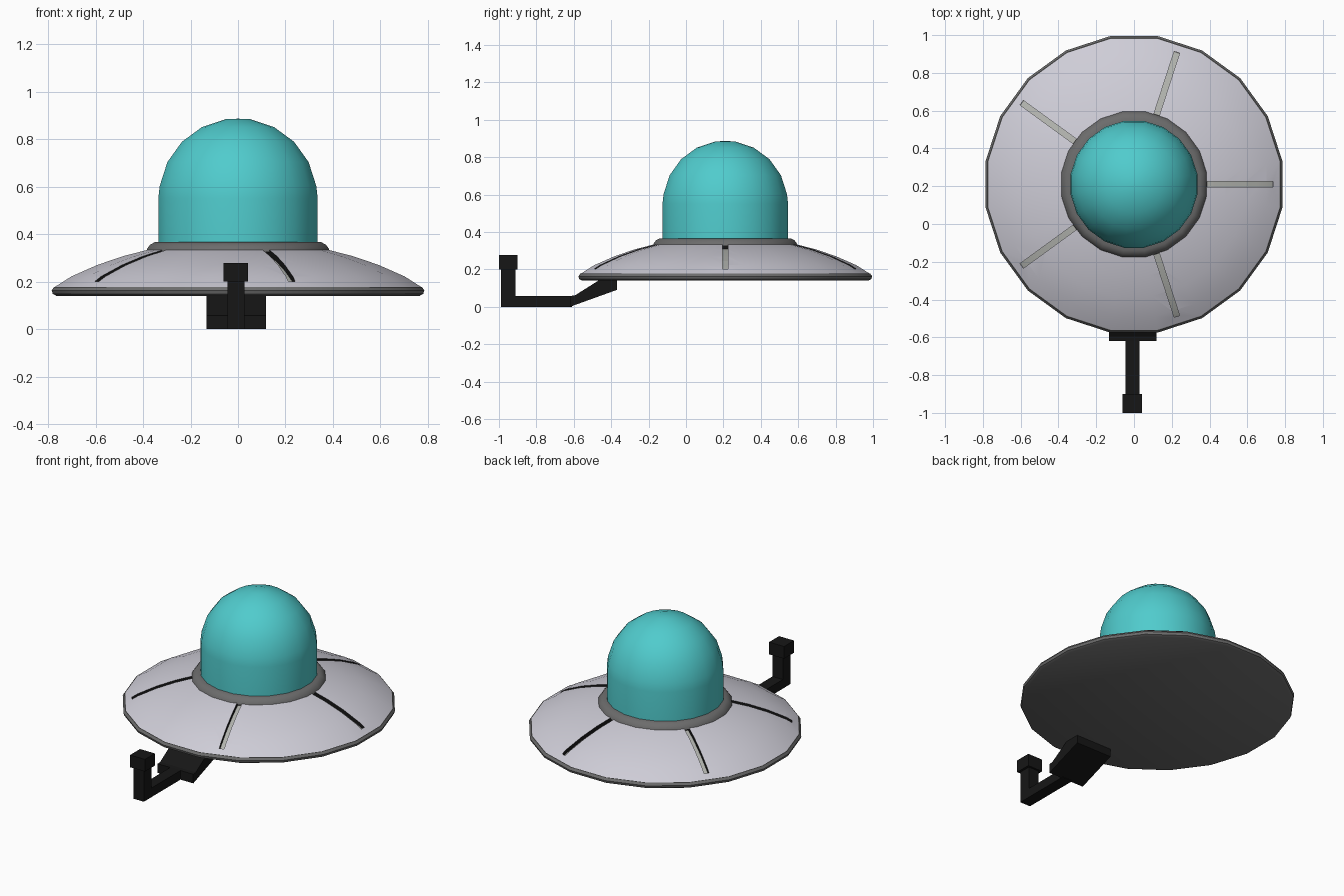
import bpy, bmesh
from math import sin, cos, radians, pi
from mathutils import Matrix

if "Cube" in bpy.data.objects:
    bpy.data.objects.remove(bpy.data.objects["Cube"])

CY = 0.21      # saucer centre on y
SIDES = 20


def material(name, rgb):
    m = bpy.data.materials.new(name)
    m.diffuse_color = (*rgb, 1)
    m.use_nodes = True
    m.node_tree.nodes["Principled BSDF"].inputs["Base Color"].default_value = m.diffuse_color
    return m


HULL = material("pale_hull", (0.62, 0.61, 0.68))
TRIM = material("dark_trim", (0.15, 0.15, 0.15))
GLASS = material("teal_glass", (0.08, 0.60, 0.61))
BLACK = material("black", (0.008, 0.008, 0.008))
FLOOR = material("groove_floor", (0.45, 0.46, 0.43))


def finish(name, bm, mats):
    bmesh.ops.recalc_face_normals(bm, faces=bm.faces)
    me = bpy.data.meshes.new(name)
    bm.to_mesh(me)
    bm.free()
    for m in mats:
        me.materials.append(m)
    ob = bpy.data.objects.new(name, me)
    bpy.context.collection.objects.link(ob)
    return ob


def smooth(ob, angle=35):
    bpy.ops.object.select_all(action='DESELECT')
    ob.select_set(True)
    bpy.context.view_layer.objects.active = ob
    bpy.ops.object.shade_smooth_by_angle(angle=radians(angle))


def lathe(name, profile, mat):
    """Closed 20-sided solid of revolution with flat end caps."""
    bm = bmesh.new()
    loops = []
    for r, z in profile:
        loops.append([bm.verts.new((r * cos(a), CY + r * sin(a), z))
                      for a in (radians(9) + 2 * pi * i / SIDES for i in range(SIDES))])
    for a, b in zip(loops, loops[1:]):
        for i in range(SIDES):
            j = (i + 1) % SIDES
            bm.faces.new((a[i], a[j], b[j], b[i]))
    bm.faces.new(loops[0])
    bm.faces.new(loops[-1])
    return finish(name, bm, [mat])


# Saucer: upper hull curve, used for both the hull and its grooves
curve = [(0.785, 0.175), (0.71, 0.222), (0.60, 0.270), (0.49, 0.307), (0.38, 0.335)]
hull = lathe("upper_hull", [(0.77, 0.15)] + curve + [(0.30, 0.35)], HULL)
base = lathe("hull_base_rim", [(0.775, 0.14), (0.79, 0.148), (0.795, 0.163),
                               (0.784, 0.178), (0.75, 0.178)], TRIM)


def hull_z(r):
    r /= cos(radians(9))
    for (r1, z1), (r0, z0) in zip(curve, curve[1:]):
        if r0 <= r <= r1:
            return z0 + (z1 - z0) * (r - r0) / (r1 - r0)
    return curve[-1][1]


# Groove cutter: five radial strips following the hull curve
bm = bmesh.new()
radii = [0.365, 0.42, 0.485, 0.54, 0.593, 0.65, 0.70, 0.735]
for k in range(5):
    rot = Matrix.Translation((0, CY, 0)) @ Matrix.Rotation(2 * pi * k / 5, 4, 'Z')
    rings = []
    for r in radii:
        z, w = hull_z(r), 0.015
        rings.append([bm.verts.new(rot @ p) for p in (
            Matrix.Translation((r, -w, z - 0.025)).to_translation(),
            Matrix.Translation((r, w, z - 0.025)).to_translation(),
            Matrix.Translation((r, w, z + 0.05)).to_translation(),
            Matrix.Translation((r, -w, z + 0.05)).to_translation())])
    for a, b in zip(rings, rings[1:]):
        for i in range(4):
            j = (i + 1) % 4
            f = bm.faces.new((a[i], a[j], b[j], b[i]))
            f.material_index = 1 if i == 0 else 0
    bm.faces.new(rings[0])
    bm.faces.new(rings[-1])
cutter = finish("groove_cutter", bm, [BLACK, FLOOR])
cutter.hide_render = True

smooth(hull)
mod = hull.modifiers.new("grooves", 'BOOLEAN')
mod.operation = 'DIFFERENCE'
mod.solver = 'EXACT'
mod.material_mode = 'TRANSFER'
mod.object = cutter
bpy.ops.object.modifier_apply(modifier=mod.name)
bpy.data.objects.remove(cutter)
smooth(hull)
smooth(base)

# Collar and glass dome
smooth(lathe("dome_collar", [(0.392, 0.325), (0.388, 0.338), (0.375, 0.355),
                             (0.355, 0.366), (0.32, 0.366)], TRIM))
dome = [(0.34, 0.34), (0.34, 0.55)]
dome += [(0.338 * cos(radians(a)), 0.55 + 0.338 * sin(radians(a))) for a in (9, 27, 45, 63, 81)]
smooth(lathe("dome", dome + [(0.004, 0.886)], GLASS))


# Front arm: side profiles (y, z) extruded across x
def extrude(name, outline, x0, x1):
    bm = bmesh.new()
    f = bm.faces.new([bm.verts.new((x0, y, z)) for y, z in outline])
    ext = bmesh.ops.extrude_face_region(bm, geom=[f])
    verts = [v for v in ext["geom"] if isinstance(v, bmesh.types.BMVert)]
    bmesh.ops.translate(bm, verts=verts, vec=(x1 - x0, 0, 0))
    return finish(name, bm, [BLACK])


extrude("arm_bracket", [(-0.62, 0), (-0.62, 0.058), (-0.595, 0.06), (-0.46, 0.145),
                        (-0.37, 0.145), (-0.37, 0.09)], -0.133, 0.118)
extrude("arm_bar", [(-0.99, 0), (-0.61, 0), (-0.61, 0.058), (-0.912, 0.058),
                    (-0.912, 0.21), (-0.99, 0.21)], -0.045, 0.028)
extrude("arm_head", [(-1.0, 0.2), (-0.9, 0.2), (-0.9, 0.278), (-1.0, 0.278)], -0.062, 0.043)
